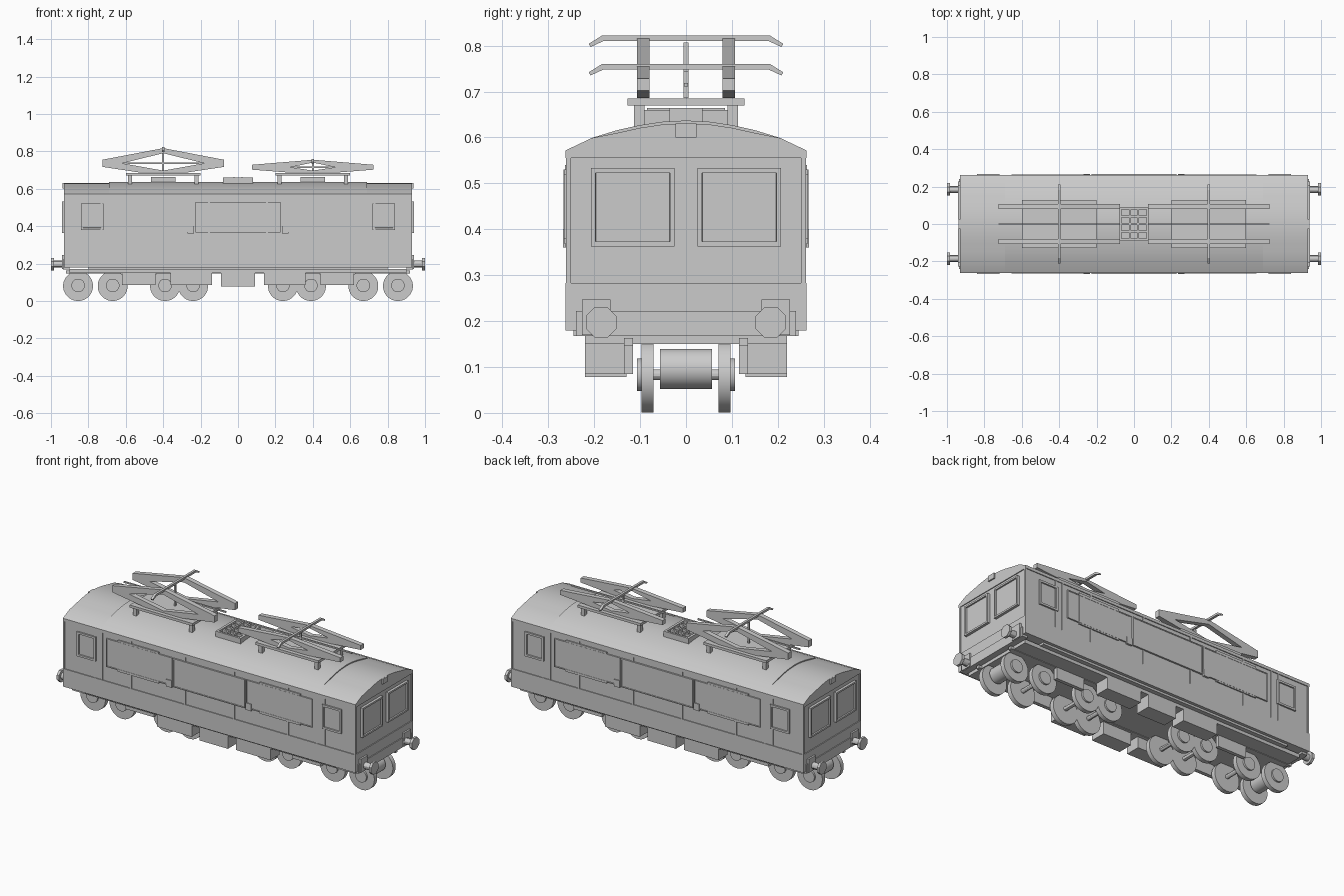
import bpy, bmesh, math
from mathutils import Matrix, Vector

if "Cube" in bpy.data.objects:
    bpy.data.objects.remove(bpy.data.objects["Cube"])

S = (-1, 1)


def finish(name, bm):
    bmesh.ops.recalc_face_normals(bm, faces=bm.faces)
    me = bpy.data.meshes.new(name)
    bm.to_mesh(me)
    bm.free()
    ob = bpy.data.objects.new(name, me)
    bpy.context.collection.objects.link(ob)
    return ob


def box_bm(x, y, z):
    bm = bmesh.new()
    bmesh.ops.create_cube(bm, size=1)
    for v in bm.verts:
        v.co = Vector([(a + b) / 2 + c * abs(b - a) for (a, b), c in zip((x, y, z), v.co)])
    return bm


def box(name, x, y, z):
    return finish(name, box_bm(x, y, z))


def framed(name, x, y, z, direction, border, depth):
    """Box whose outward face is inset and pushed in, like a window frame."""
    bm = box_bm(x, y, z)
    bm.normal_update()
    f = [f for f in bm.faces if f.normal.dot(Vector(direction)) > 0.9]
    bmesh.ops.inset_region(bm, faces=f, thickness=border)
    bmesh.ops.inset_region(bm, faces=f, thickness=0.001, depth=-depth)
    return finish(name, bm)


def cyl(name, axis, center, r, length, sides=24):
    bm = bmesh.new()
    rot = {'X': Matrix.Rotation(math.pi / 2, 4, 'Y'),
           'Y': Matrix.Rotation(math.pi / 2, 4, 'X'), 'Z': Matrix()}[axis]
    spin = Matrix.Rotation(math.pi / sides, 4, 'Z')
    bmesh.ops.create_cone(bm, cap_ends=True, segments=sides, radius1=r, radius2=r,
                          depth=length, matrix=Matrix.Translation(center) @ rot @ spin)
    return finish(name, bm)


def prism(name, pts, axis, a, b):
    """Extrude a 2D outline along X (pts are y,z) or Y (pts are x,z)."""
    bm = bmesh.new()
    at = (lambda p, t: (t, p[0], p[1])) if axis == 'X' else (lambda p, t: (p[0], t, p[1]))
    f = bm.faces.new([bm.verts.new(at(p, a)) for p in pts])
    ex = bmesh.ops.extrude_face_region(bm, geom=[f])
    d = Vector(at((0, 0), b - a))
    for v in ex['geom']:
        if isinstance(v, bmesh.types.BMVert):
            v.co += d
    return finish(name, bm)


# Body shell
box("body", (-.925, .925), (-.257, .257), (.27, .56))
box("skirt", (-.93, .93), (-.262, .262), (.18, .283))
box("underframe", (-.90, .90), (-.22, .22), (.15, .172))
box("side_sill", (-.80, .80), (-.245, .245), (.168, .182))


# Arched roof: middle part and slightly lower cab hoods
def arch(drop):
    half = [(.262, .555), (.262, .572), (.205, .599), (.15, .616), (.1, .627), (.05, .6345)]
    half = [(y, z - drop * (z > .6)) for y, z in half]
    return half + [(0, .637 - drop)] + [(-y, z) for y, z in reversed(half)]


prism("roof", arch(0), 'X', -.69, .69)
for s in S:
    prism("cab_roof", arch(.006), 'X', s * .69, s * .93)

for s in S:
    # Cab ends: windows, lamp, buffer beam
    for t in S:
        framed("end_window", (s * .92, s * .94), (t * .025, t * .207), (.363, .533), (s, 0, 0), .014, .008)
        # Buffers
        box("buffer_plate", (s * .925, s * .94), (t * .165, t * .227), (.17, .247))
        cyl("buffer_shaft", 'X', (s * .96, t * .185, .197), .019, .06, 12)
        cyl("buffer_disc", 'X', (s * .9925, t * .185, .197), .036, .015, 8)
    box("end_lamp", (s * .92, s * .938), (-.023, .023), (.6, .63))
    box("buffer_beam", (s * .90, s * .935), (-.24, .24), (.168, .222))

# Side details
for t in S:
    for s in S:
        framed("cab_side_window", (s * .72, s * .84), (t * .25, t * .266), (.38, .52), (0, t, 0), .016, .007)
        for x in (.685, .73, .925):
            box("body_pilaster", (s * x - .005, s * x + .005), (t * .25, t * .261), (.283, .56))
        for x in (.155, .50):
            box("lower_rib", (s * x - .005, s * x + .005), (t * .25, t * .261), (.283, .56))
        framed("side_panel", (s * .235, s * .655), (t * .25, t * .265), (.368, .53), (0, t, 0), .008, .002)
        box("panel_tab", (s * .32, s * .58), (t * .25, t * .264), (.36, .54))
        box("latch_box", (s * .235, s * .27), (t * .25, t * .268), (.36, .4))
        # Equipment boxes below the frame
        box("equipment_box", (s * .14, s * .36), (t * .135, t * .22), (.085, .155))
    framed("center_panel", (-.228, .228), (t * .25, t * .267), (.366, .53), (0, t, 0), .008, .002)
    box("battery_box", (-.09, .09), (t * .13, t * .22), (.078, .155))
    # Bogie frames
    box("bogie_rail", (-.92, .92), (t * .115, t * .135), (.147, .163))
    for s in S:
        box("bogie_frame", (s * .44, s * .62), (t * .115, t * .135), (.085, .155))

# Wheelsets
for s in S:
    for x in (.24, .39, .67, .855):
        cx = s * x
        cyl("axle", 'Y', (cx, 0, .083), .012, .2, 12)
        for t in S:
            cyl("wheel", 'Y', (cx, t * .084, .08), .08, .026, 32)
            cyl("wheel_hub", 'Y', (cx, t * .09, .083), .036, .034, 20)
    cyl("motor", 'Y', (s * .855, 0, .096), .044, .114, 24)


# Pantographs
def pantograph(cx, apex, hole_top, end_hi, end_lo, hole_x):
    mid = (end_hi + end_lo) / 2
    for t in S:
        ya, yb = t * .079, t * .107
        for s in S:
            up = [(.325, mid), (.325, end_hi), (0, apex), (0, hole_top), (hole_x, mid)]
            low = [(.325, mid), (hole_x, mid), (0, .697), (0, .686), (.12, .686), (.325, end_lo)]
            prism("upper_arm", [(cx + s * x, z) for x, z in up], 'Y', ya, yb)
            prism("lower_arm", [(cx + s * x, z) for x, z in low], 'Y', ya, yb)
            box("insulator", (cx + s * .178 - .011, cx + s * .178 + .011),
                (t * .09, t * .113), (.61, .672))
    box("center_rod", (cx - .325, cx + .325), (-.004, .004), (mid - .004, mid + .004))
    box("center_post", (cx - .005, cx + .005), (-.005, .005), (.686, apex - .01))
    # Collector bar with drooping horns
    a = apex
    half = [(.183, a + .005), (.212, a - .013), (.208, a - .02), (.18, a - .007)]
    prism("collector_bar", half + [(-y, z) for y, z in reversed(half)], 'X', cx - .007, cx + .007)
    # Base on the roof
    box("pantograph_base", (cx - .2, cx + .2), (-.127, .127), (.67, .685))
    box("drive_box", (cx - .065, cx + .065), (-.036, .036), (.63, .664))


pantograph(-.4, .817, .79, .755, .717, .22)
pantograph(.4, .755, .74, .728, .702, .12)

# Roof vent with slats
for s in S:
    box("vent_side", (s * .066, s * .08), (-.09, .09), (.62, .66))
    box("vent_end", (-.08, .08), (s * .078, s * .09), (.62, .66))
    box("vent_slat", (s * .022 - .005, s * .022 + .005), (-.085, .085), (.63, .664))
for y in (-.04, 0, .04):
    box("vent_crossbar", (-.07, .07), (y - .006, y + .006), (.63, .657))
box("vent_floor", (-.075, .075), (-.085, .085), (.62, .643))

# Smooth the round parts
bpy.ops.object.select_all(action='DESELECT')
for ob in bpy.context.collection.objects:
    if ob.name.split('.')[0] in ("roof", "cab_roof", "wheel", "wheel_hub", "motor", "axle", "buffer_shaft"):
        ob.select_set(True)
        bpy.context.view_layer.objects.active = ob
bpy.ops.object.shade_smooth_by_angle(angle=math.radians(30))
